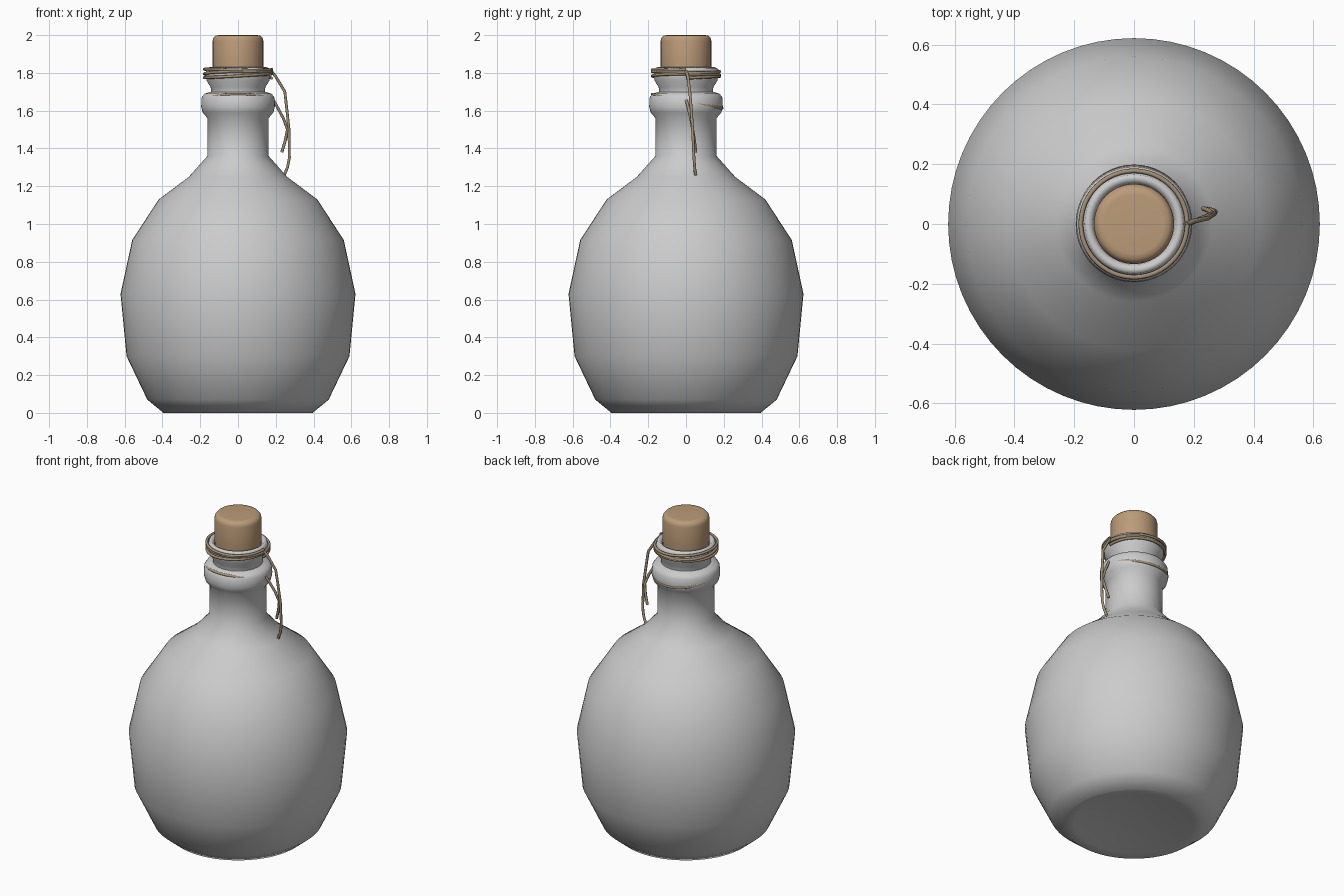
import bpy, bmesh, math

if "Cube" in bpy.data.objects:
    bpy.data.objects.remove(bpy.data.objects["Cube"])


def material(name, color):
    m = bpy.data.materials.new(name)
    m.diffuse_color = color
    m.use_nodes = True
    m.node_tree.nodes["Principled BSDF"].inputs["Base Color"].default_value = m.diffuse_color
    return m


def lathe(name, profile, sides, angle=None, mat=None):
    # Revolve (radius, height) points around z; zero radius becomes a pole
    bm = bmesh.new()
    rings = []
    for r, z in profile:
        n = 1 if r == 0 else sides
        rings.append([bm.verts.new((r * math.cos(2 * math.pi * i / sides),
                                    r * math.sin(2 * math.pi * i / sides), z))
                      for i in range(n)])
    for a, b in zip(rings, rings[1:]):
        for i in range(sides):
            j = (i + 1) % sides
            quad = [a[i % len(a)], a[j % len(a)], b[j % len(b)], b[i % len(b)]]
            bm.faces.new(list(dict.fromkeys(quad)))
    bmesh.ops.recalc_face_normals(bm, faces=bm.faces)
    me = bpy.data.meshes.new(name)
    bm.to_mesh(me)
    bm.free()
    ob = bpy.data.objects.new(name, me)
    bpy.context.collection.objects.link(ob)
    if mat:
        me.materials.append(mat)
    bpy.ops.object.select_all(action='DESELECT')
    ob.select_set(True)
    bpy.context.view_layer.objects.active = ob
    bpy.ops.object.shade_smooth_by_angle(angle=math.radians(angle))
    return ob


def cord(name, points, mat, radius=0.008):
    # Round string following a path
    cu = bpy.data.curves.new(name, 'CURVE')
    cu.dimensions = '3D'
    cu.bevel_depth = radius
    cu.bevel_resolution = 2
    cu.use_fill_caps = True
    sp = cu.splines.new('POLY')
    sp.points.add(len(points) - 1)
    for p, co in zip(sp.points, points):
        p.co = (*co, 1)
    cu.materials.append(mat)
    ob = bpy.data.objects.new(name, cu)
    bpy.context.collection.objects.link(ob)


cork_mat = material("cork", (0.50, 0.33, 0.19, 1))
twine_mat = material("twine", (0.36, 0.28, 0.18, 1))

# Bottle: shallow hollow base, round body, neck, collar, flared lip, mouth
lathe("bottle", [
    (0, 0.04), (0.2, 0.03), (0.34, 0.008), (0.395, 0), (0.48, 0.07),
    (0.59, 0.30), (0.622, 0.63), (0.56, 0.915), (0.42, 1.13), (0.26, 1.25),
    (0.162, 1.36), (0.162, 1.56), (0.187, 1.59), (0.195, 1.62),
    (0.192, 1.67), (0.178, 1.69), (0.142, 1.70), (0.145, 1.725),
    (0.167, 1.76), (0.171, 1.80), (0.165, 1.825), (0.150, 1.83),
    (0.135, 1.815), (0.125, 1.72), (0, 1.70)], 64, 70)

# Cork stopper
lathe("cork_stopper", [
    (0, 1.70), (0.122, 1.70), (0.134, 1.83), (0.134, 1.97), (0.130, 1.985),
    (0.118, 1.998), (0.10, 2.0), (0, 2.0)], 48, 50, cork_mat)

# Twine wound three times round the lip, ending in a hanging tail
wraps = []
for i in range(145):
    a = 2 * math.pi * i / 48
    wraps.append((0.178 * math.cos(a), 0.178 * math.sin(a),
                  1.772 + 0.05 * i / 144 + 0.006 * math.sin(a * 1.3)))
cord("lip_twine", wraps, twine_mat)
cord("long_twine_tail", [
    (0.176, 0, 1.81), (0.20, 0.01, 1.78), (0.248, 0.02, 1.70),
    (0.257, 0.027, 1.62), (0.27, 0.035, 1.50), (0.272, 0.042, 1.35),
    (0.262, 0.046, 1.30), (0.245, 0.05, 1.26)], twine_mat)

# Slanting loop round the collar, partly sunk into it, and its shorter tail
loop = []
for i in range(49):
    a = 2 * math.pi * i / 48
    s = math.sin(a)
    r = 0.184 + 0.007 * s
    loop.append((r * math.cos(a), r * s, 1.65 - 0.037 * s))
cord("collar_twine", loop, twine_mat)
cord("short_twine_tail", [
    (0.185, 0, 1.66), (0.205, 0.01, 1.625), (0.24, 0.025, 1.56),
    (0.262, 0.035, 1.50), (0.25, 0.045, 1.44), (0.232, 0.052, 1.38)],
    twine_mat)
